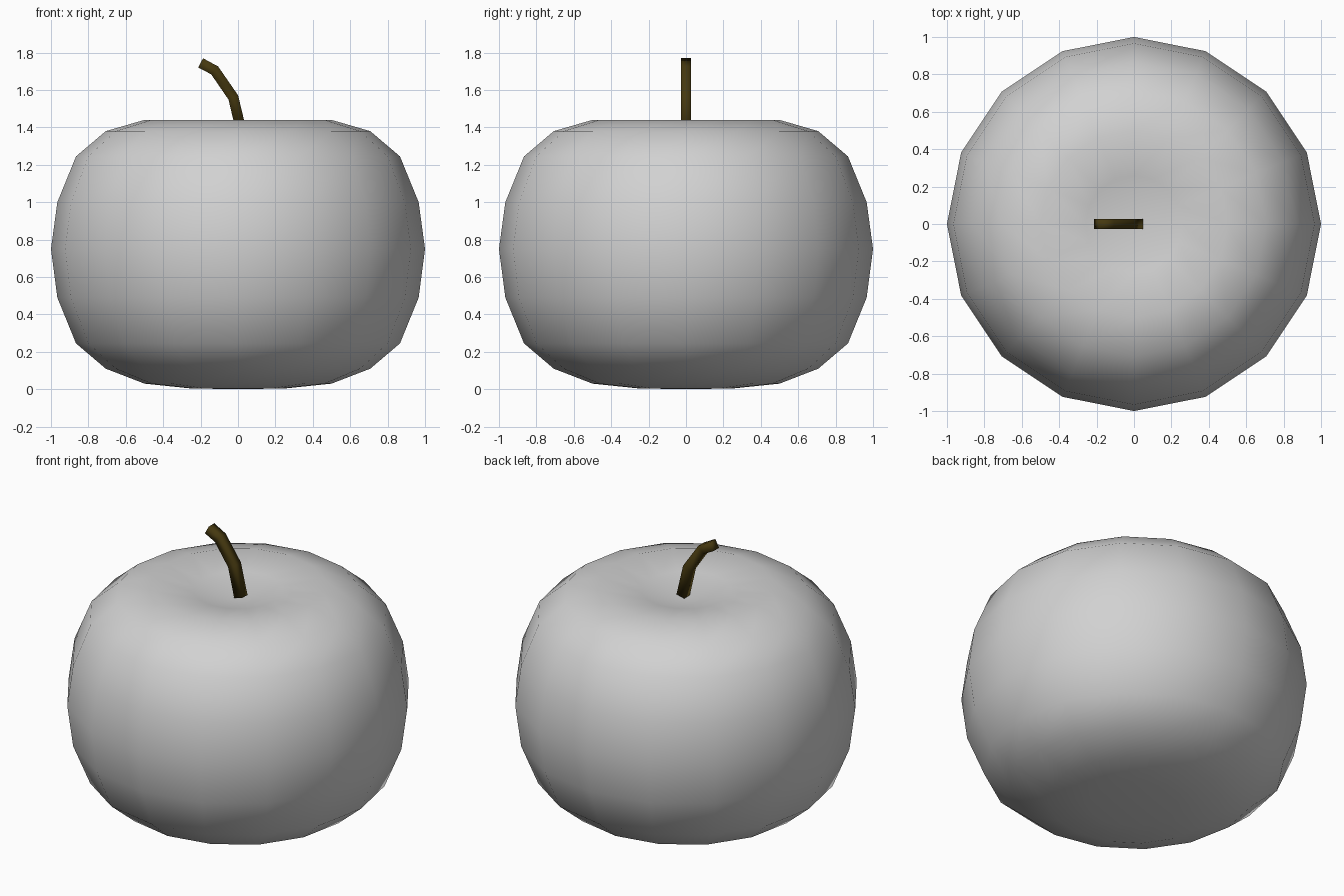
import bpy
import bmesh
from math import sin, cos, pi
from mathutils import Vector

cube = bpy.data.objects.get("Cube")
if cube:
    bpy.data.objects.remove(cube, do_unlink=True)


def make_material(name, colour):
    mat = bpy.data.materials.new(name)
    mat.use_nodes = True
    mat.diffuse_color = (*colour, 1)
    mat.node_tree.nodes["Principled BSDF"].inputs["Base Color"].default_value = (*colour, 1)
    return mat


def finish(bm, name, mat):
    bmesh.ops.recalc_face_normals(bm, faces=bm.faces)
    for face in bm.faces:
        face.smooth = True
    mesh = bpy.data.meshes.new(name)
    bm.to_mesh(mesh)
    bm.free()
    mesh.materials.append(mat)
    obj = bpy.data.objects.new(name, mesh)
    bpy.context.collection.objects.link(obj)
    return obj


def bridge(bm, rings):
    """Join neighbouring closed rings with quads."""
    for low, high in zip(rings, rings[1:]):
        n = len(low)
        for i in range(n):
            j = (i + 1) % n
            bm.faces.new((low[i], low[j], high[j], high[i]))


# Fruit body: latitude rings every 15 degrees, flattened below and dimpled above
SIDES = 16
heights = [0.005, 0.03, 0.11, 0.245, 0.49, 0.75, 1.0, 1.245, 1.38, 1.44, 1.405]
bm = bmesh.new()
rings = []
for k, z in enumerate(heights, 1):
    r = sin(pi * k / 12)
    rings.append([bm.verts.new((r * cos(2 * pi * i / SIDES), r * sin(2 * pi * i / SIDES), z))
                  for i in range(SIDES)])
bridge(bm, rings)
for ring, z in ((rings[0], 0), (rings[-1], 1.35)):
    pole = bm.verts.new((0, 0, z))
    for i in range(SIDES):
        bm.faces.new((ring[i], ring[(i + 1) % SIDES], pole))
finish(bm, "fruit_body", make_material("light grey", (0.64, 0.64, 0.64)))

# Stem: square section swept along a bent path
HALF = 0.028
path = [Vector(p) for p in ((0.02, 0, 1.37), (-0.025, 0, 1.56),
                            (-0.125, 0, 1.705), (-0.2, 0, 1.745))]
side = Vector((0, 1, 0))
bm = bmesh.new()
rings = []
for i, p in enumerate(path):
    before = (p - path[i - 1]).normalized() if i else Vector()
    after = (path[i + 1] - p).normalized() if i + 1 < len(path) else Vector()
    across = side.cross((before + after).normalized())
    rings.append([bm.verts.new(p + HALF * (a * across + b * side))
                  for a, b in ((1, 1), (1, -1), (-1, -1), (-1, 1))])
bridge(bm, rings)
bm.faces.new(rings[0])
bm.faces.new(rings[-1])
finish(bm, "stem", make_material("dark brown", (0.06, 0.04, 0.005)))
